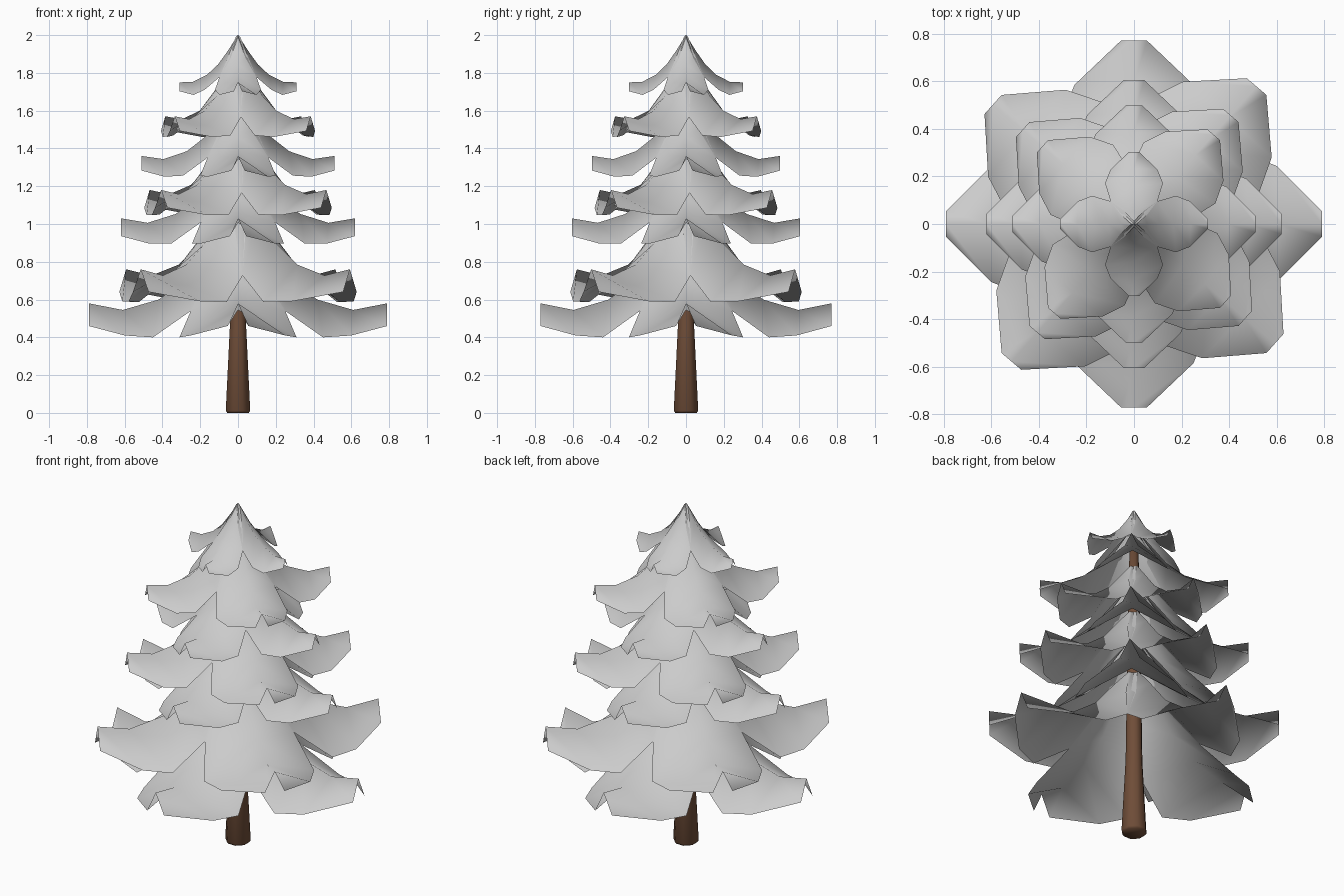
import bpy, bmesh, math

if "Cube" in bpy.data.objects:
    bpy.data.objects.remove(bpy.data.objects["Cube"])

Y_SQUASH = 0.975  # tree is slightly narrower in depth


def make_object(name, bm):
    bmesh.ops.recalc_face_normals(bm, faces=bm.faces)
    mesh = bpy.data.meshes.new(name)
    bm.to_mesh(mesh)
    bm.free()
    for p in mesh.polygons:
        p.use_smooth = True
    obj = bpy.data.objects.new(name, mesh)
    bpy.context.collection.objects.link(obj)
    return obj


# Trunk: tapered eight-sided stem
bm = bmesh.new()
SIDES = 8
rings = []
for r, z in [(0.062, 0.0), (0.07, 0.012), (0.047, 0.45), (0.035, 1.3), (0.022, 1.9)]:
    rings.append([bm.verts.new((r * math.cos(math.tau * (i + .5) / SIDES),
                                r * math.sin(math.tau * (i + .5) / SIDES), z))
                  for i in range(SIDES)])
for a, b in zip(rings, rings[1:]):
    for i in range(SIDES):
        j = (i + 1) % SIDES
        bm.faces.new((a[i], a[j], b[j], b[i]))
bm.faces.new(rings[0][::-1])
bm.faces.new(rings[-1])
trunk = make_object("trunk", bm)
bark = bpy.data.materials.new("bark")
bark.diffuse_color = (0.16, 0.075, 0.04, 1)
bark.use_nodes = True
bark.node_tree.nodes["Principled BSDF"].inputs["Base Color"].default_value = bark.diffuse_color
trunk.data.materials.append(bark)

# Branch profiles at full size, from trunk to tip; heights are relative to the tip ridge
RIDGE_R = [0.0, 0.14, 0.27, 0.42, 0.61, 0.79]
RIDGE_LOW = [0.45, 0.29, 0.13, 0.02, -0.035, 0.0]    # spreading lower tiers
RIDGE_TOP = [0.64, 0.42, 0.24, 0.10, 0.005, 0.0]     # steep crown
EDGE_R = [0.0, 0.10, 0.25, 0.45, 0.60, 0.79]
EDGE_W = [0.03, 0.14, 0.25, 0.31, 0.25, 0.055]
EDGE_DROP = [0.03, 0.09, 0.17, 0.20, 0.135, 0.12]


def branch_tier(name, reach, tip_z, angle, steep):
    s = reach / 0.79
    bm = bmesh.new()
    for k in range(4):
        a = math.radians(angle + 90 * k)
        ca, sa = math.cos(a), math.sin(a)

        def vert(r, w, h):
            x, y = r * s, w * s
            return bm.verts.new((x * ca - y * sa, (x * sa + y * ca) * Y_SQUASH,
                                 tip_z + h * s))

        rows = []
        for i in range(6):
            h = RIDGE_LOW[i] * (1 - steep) + RIDGE_TOP[i] * steep
            e = h - EDGE_DROP[i] if i != 4 else -0.17
            rows.append((vert(EDGE_R[i], EDGE_W[i], e),
                         vert(RIDGE_R[i], 0, h),
                         vert(EDGE_R[i], -EDGE_W[i], e)))
        for p, q in zip(rows, rows[1:]):
            for c in (0, 1):
                bm.faces.new((p[c], q[c], q[c + 1], p[c + 1]))
    make_object(name, bm)


# Seven tiers of four folded branches, alternating straight and diagonal
TIERS = [(0.79, 0.58), (0.785, 0.76), (0.62, 1.03), (0.62, 1.18),
         (0.51, 1.36), (0.51, 1.57), (0.31, 1.75)]
for n, (reach, tip_z) in enumerate(TIERS):
    steep = 1.0 if n == 6 else 0.06 * n
    branch_tier(f"branch_tier_{n + 1}", reach, tip_z, 49 if n % 2 else 0, steep)
